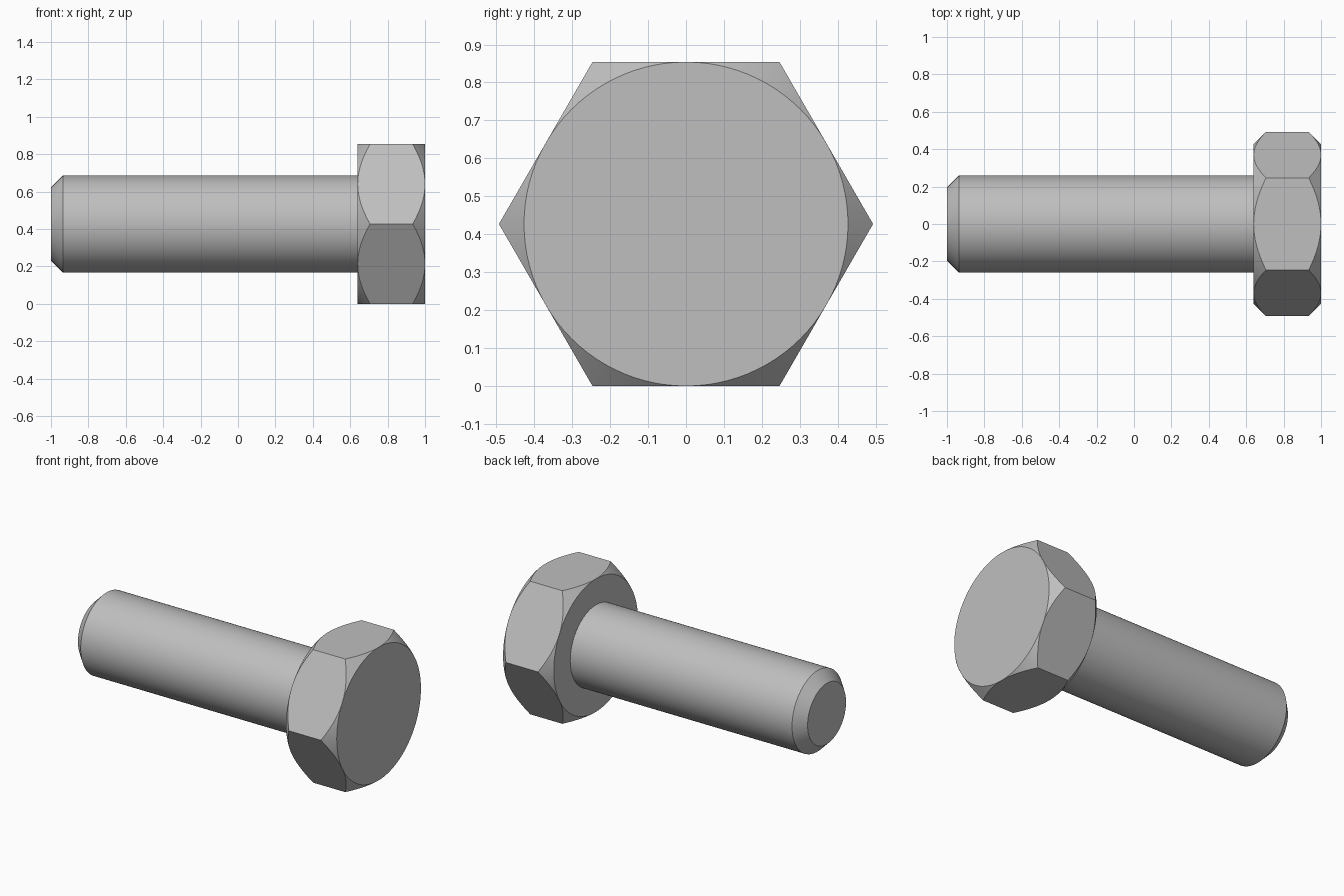
import bpy, bmesh
from math import cos, sin, pi, radians

cube = bpy.data.objects.get("Cube")
if cube:
    bpy.data.objects.remove(cube)

APOTHEM = 0.427          # half the width across the head flats, also axis height
HEAD_X, END_X = 0.64, 1.0
SEGMENTS = 96

steel = bpy.data.materials.new("grey_steel")
steel.use_nodes = True
GREY = (0.52, 0.52, 0.52, 1)
steel.diffuse_color = GREY
steel.node_tree.nodes["Principled BSDF"].inputs["Base Color"].default_value = GREY


def hex_radius(angle):
    """Distance from the axis to the hexagon outline, corners at angle 0."""
    return APOTHEM / cos(angle % (pi / 3) - pi / 6)


def lathe(name, profile):
    """Sweep profile(angle) -> [(x, radius), ...] round the long axis, with capped ends."""
    bm = bmesh.new()
    rings = []
    for i in range(SEGMENTS):
        a = 2 * pi * i / SEGMENTS
        rings.append([bm.verts.new((x, r * cos(a), APOTHEM + r * sin(a)))
                      for x, r in profile(a)])
    for i, ring in enumerate(rings):
        after = rings[(i + 1) % SEGMENTS]
        for j in range(len(ring) - 1):
            bm.faces.new((ring[j], ring[j + 1], after[j + 1], after[j]))
    for end in (0, -1):
        bm.faces.new([ring[end] for ring in rings])
    bmesh.ops.remove_doubles(bm, verts=bm.verts, dist=1e-5)
    bmesh.ops.recalc_face_normals(bm, faces=bm.faces)
    mesh = bpy.data.meshes.new(name)
    bm.to_mesh(mesh)
    bm.free()
    mesh.materials.append(steel)
    obj = bpy.data.objects.new(name, mesh)
    bpy.context.collection.objects.link(obj)
    bpy.ops.object.select_all(action='DESELECT')
    obj.select_set(True)
    bpy.context.view_layer.objects.active = obj
    bpy.ops.object.shade_smooth_by_angle(angle=radians(30))
    return obj


def head_profile(angle):
    # 45 degree conical chamfer cuts back the corners on both faces
    r = hex_radius(angle)
    cut = r - APOTHEM
    return [(HEAD_X, APOTHEM), (HEAD_X + cut, r), (END_X - cut, r), (END_X, APOTHEM)]


def shank_profile(angle):
    # plain cylinder with a chamfered tip
    return [(-1, 0.195), (-0.935, 0.26), (HEAD_X, 0.26)]


lathe("hex_head", head_profile)
lathe("shank", shank_profile)
